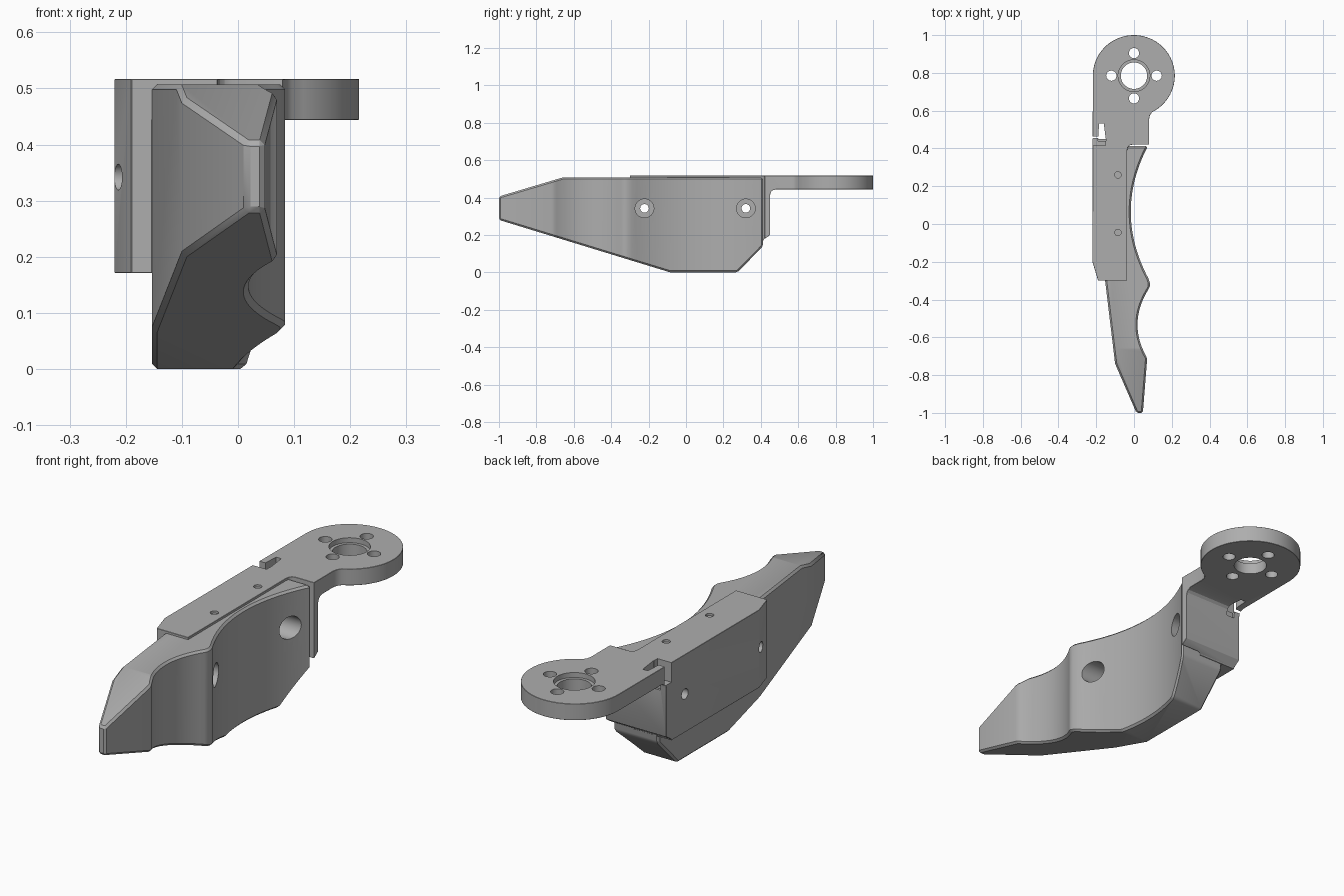
import bpy, bmesh, math
from mathutils import Vector

if "Cube" in bpy.data.objects:
    bpy.data.objects.remove(bpy.data.objects["Cube"])

metal = bpy.data.materials.new("plain grey")
metal.use_nodes = True
grey = (0.42, 0.42, 0.42, 1)
metal.diffuse_color = grey
metal.node_tree.nodes["Principled BSDF"].inputs["Base Color"].default_value = grey


def prism(name, points, low, high, axis="z"):
    """Extrude a closed profile: (x, y) along z, or (y, z) along x."""
    place = (lambda a, b, h: (a, b, h)) if axis == "z" else (lambda a, b, h: (h, a, b))
    bm = bmesh.new()
    face = bm.faces.new([bm.verts.new(place(a, b, low)) for a, b in points])
    top = bmesh.ops.extrude_face_region(bm, geom=[face])["geom"]
    shift = Vector(place(0, 0, high - low))
    bmesh.ops.translate(bm, vec=shift, verts=[v for v in top if isinstance(v, bmesh.types.BMVert)])
    bmesh.ops.recalc_face_normals(bm, faces=bm.faces)
    mesh = bpy.data.meshes.new(name)
    bm.to_mesh(mesh)
    bm.free()
    mesh.materials.append(metal)
    obj = bpy.data.objects.new(name, mesh)
    bpy.context.collection.objects.link(obj)
    return obj


def box(x0, x1, y0, y1, z0, z1):
    return prism("cutter", [(x0, y0), (x1, y0), (x1, y1), (x0, y1)], z0, z1)


def cylinder(a, b, radius, low, high, axis="z", sides=40):
    turn = [math.tau * i / sides for i in range(sides)]
    return prism("cutter", [(a + radius * math.cos(t), b + radius * math.sin(t)) for t in turn],
                 low, high, axis)


def apply(obj, mod):
    bpy.context.view_layer.objects.active = obj
    bpy.ops.object.modifier_apply(modifier=mod.name)


def cut(obj, cutter, operation="DIFFERENCE"):
    mod = obj.modifiers.new("cut", "BOOLEAN")
    mod.object, mod.operation, mod.solver = cutter, operation, "EXACT"
    apply(obj, mod)
    bpy.data.objects.remove(cutter)


def chamfer(obj, width):
    mod = obj.modifiers.new("chamfer", "BEVEL")
    mod.width, mod.segments, mod.limit_method = width, 1, "ANGLE"
    mod.angle_limit = math.radians(32)
    apply(obj, mod)


def scoop(start, end, depth, steps=20):
    """Shallow hollow between two points, sunk towards -x."""
    pts = []
    for i in range(steps + 1):
        t = i / steps
        p = Vector(start).lerp(Vector(end), t)
        pts.append((p.x - depth * 4 * t * (1 - t), p.y))
    return pts


def finish(obj):
    bpy.ops.object.select_all(action="DESELECT")
    obj.select_set(True)
    bpy.context.view_layer.objects.active = obj
    bpy.ops.object.shade_smooth_by_angle(angle=math.radians(28))


# Finger: plan outline with two hollows, trimmed by the side outline
plan = [(-0.153, 0.412), (-0.153, -0.3), (-0.1, -0.74), (0.013, -1), (0.047, -1)]
plan += scoop((0.07, -0.71), (0.077, -0.345), 0.055)
plan += [(0.084, -0.33), (0.084, -0.312)]
plan += scoop((0.077, -0.29), (0.073, 0.412), 0.092, 28)
finger = prism("finger", plan, -0.1, 0.7)
side = [(-1.1, 0.376), (-0.66, 0.507), (0.5, 0.507), (0.5, 0.23),
        (0.275, 0), (-0.085, 0), (-1.1, 0.311)]
cut(finger, prism("cutter", side, -0.5, 0.5, "x"), "INTERSECT")
chamfer(finger, 0.009)

# Bracket: plate outline extruded full height, hollowed to a top, side and back plate
centre = 0.785
rim = [math.radians(180 - 237 * i / 48) for i in range(49)]
outline = [(-0.19, -0.3), (-0.22, -0.2)]
outline += [(0.217 * math.cos(a) - 0.001, centre + 0.215 * math.sin(a)) for a in rim]
outline += [(0.096, 0.592), (0.084, 0.575), (0.08, 0.555), (0.08, 0.42), (-0.01, 0.42),
            (-0.024, 0.416), (-0.032, 0.407), (-0.036, 0.39), (-0.036, -0.3)]
bracket = prism("bracket", outline, 0.171, 0.517)
cut(bracket, box(-0.153, 0.5, -1, 0.409, 0, 0.444))
under = [(0.415, 0), (0.415, 0.176), (0.45, 0.2), (0.45, 0.414), (0.453, 0.428),
         (0.462, 0.438), (0.48, 0.444), (1.2, 0.444), (1.2, 0)]
cut(bracket, prism("cutter", under, -0.5, 0.5, "x"))
chamfer(bracket, 0.008)

# Hooked relief slot at the bend
cut(bracket, box(-0.3, -0.15, 0.415, 0.462, 0.43, 0.6))
cut(bracket, prism("cutter", [(-0.19, 0.44), (-0.148, 0.44), (-0.16, 0.532), (-0.185, 0.532)], 0.4, 0.6))

# Mounting ring: centre bore with eased rim, and four bolt holes
cut(bracket, cylinder(0, centre, 0.07, 0.3, 0.7))
cut(bracket, cylinder(0, centre, 0.084, 0.495, 0.7))
for i in range(4):
    a = i * math.pi / 2
    cut(bracket, cylinder(0.12 * math.cos(a), centre + 0.12 * math.sin(a), 0.027, 0.3, 0.7, sides=24))

# Small holes in the top plate
for y in (-0.045, 0.26):
    cut(bracket, cylinder(-0.085, y, 0.017, 0.45, 0.7, sides=24))

# Counterbored cross holes through finger and side plate
for y in (-0.222, 0.32):
    cut(finger, cylinder(y, 0.342, 0.05, -0.07, 0.3, "x"))
    for part in (finger, bracket):
        cut(part, cylinder(y, 0.342, 0.023, -0.5, 0.5, "x", 24))

for part in (finger, bracket):
    finish(part)
